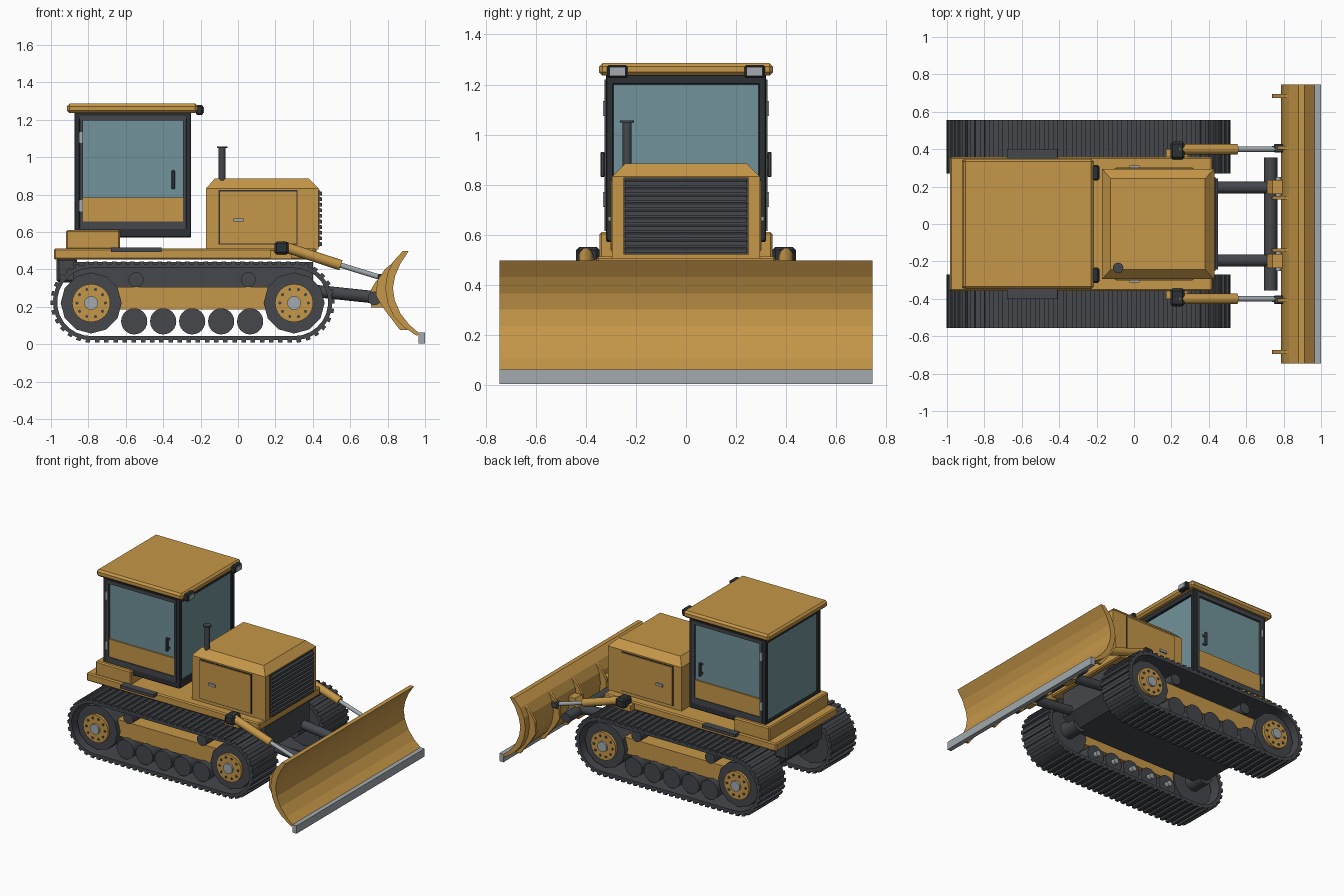
import bpy, bmesh, math
from mathutils import Vector, Matrix

if "Cube" in bpy.data.objects:
    bpy.data.objects.remove(bpy.data.objects["Cube"])


def material(name, rgb):
    m = bpy.data.materials.new(name)
    m.diffuse_color = (*rgb, 1)
    m.use_nodes = True
    m.node_tree.nodes["Principled BSDF"].inputs["Base Color"].default_value = m.diffuse_color
    return m


YELLOW = material("construction yellow", (0.56, 0.31, 0.065))
DARK = material("charcoal steel", (0.058, 0.063, 0.072))
BLACK = material("black trim", (0.027, 0.031, 0.036))
GLASS = material("tinted glass", (0.165, 0.29, 0.32))
GREY = material("bare metal", (0.36, 0.40, 0.42))


class Part:
    """Collects primitives into one named mesh object."""

    def __init__(self, name, mat, smooth=True):
        self.name, self.mat, self.smooth = name, mat, smooth
        self.bm = bmesh.new()

    def box(self, lo, hi, bevel=0.0, turn=None):
        lo, hi = Vector(lo), Vector(hi)
        mat = Matrix.Translation((lo + hi) / 2) @ Matrix.Diagonal((*(hi - lo), 1))
        if turn:
            mat = turn @ mat
        vs = bmesh.ops.create_cube(self.bm, size=1, matrix=mat)["verts"]
        if bevel:
            es = list({e for v in vs for e in v.link_edges})
            bmesh.ops.bevel(self.bm, geom=es, offset=bevel, segments=1, affect='EDGES')
        return self

    def cyl(self, a, b, r, n=24, r2=None):
        a, b = Vector(a), Vector(b)
        q = (b - a).to_track_quat('Z', 'Y').to_matrix().to_4x4()
        bmesh.ops.create_cone(self.bm, cap_ends=True, segments=n, radius1=r,
                              radius2=r if r2 is None else r2, depth=(b - a).length,
                              matrix=Matrix.Translation((a + b) / 2) @ q)
        return self

    def prism(self, pts, y0, y1):
        """Extrudes an x-z outline from y0 to y1."""
        f = self.bm.faces.new([self.bm.verts.new((x, y0, z)) for x, z in pts])
        ext = bmesh.ops.extrude_face_region(self.bm, geom=[f])["geom"]
        for v in ext:
            if isinstance(v, bmesh.types.BMVert):
                v.co.y = y1
        return self

    def done(self, mirror=False):
        bm = self.bm
        if mirror:
            d = bmesh.ops.duplicate(bm, geom=bm.verts[:] + bm.edges[:] + bm.faces[:])["geom"]
            for v in d:
                if isinstance(v, bmesh.types.BMVert):
                    v.co.y *= -1
        bmesh.ops.recalc_face_normals(bm, faces=bm.faces[:])
        if self.smooth:
            for f in bm.faces:
                f.smooth = True
            for e in bm.edges:
                e.smooth = e.calc_face_angle(3) < 0.5
        me = bpy.data.meshes.new(self.name)
        bm.to_mesh(me)
        bm.free()
        me.materials.append(self.mat)
        ob = bpy.data.objects.new(self.name, me)
        bpy.context.collection.objects.link(ob)
        return ob


# ---- Crawler tracks: belt loop with grouser bars
XR, XF, ZC = -0.785, 0.30, 0.225
SPAN = XF - XR


def loop_point(s, r):
    """Point and tangent angle at distance s along the track loop, offset to radius r."""
    arc = math.pi * 0.2
    s %= 2 * SPAN + 2 * arc
    if s < SPAN:
        return XR + s, ZC + r, 0.0
    s -= SPAN
    if s < arc:
        t = s / 0.2
        return XF + r * math.sin(t), ZC + r * math.cos(t), t
    s -= arc
    if s < SPAN:
        return XF - s, ZC - r, math.pi
    t = math.pi + (s - SPAN) / 0.2
    return XR + r * math.sin(t), ZC + r * math.cos(t), t


LENGTH, SHOES = 2 * SPAN + 2 * math.pi * 0.2, 70
Y0, Y1 = 0.27, 0.555
belt = Part("track_belts", DARK)
rings = []
for i in range(SHOES):
    s = LENGTH * i / SHOES
    rings.append([belt.bm.verts.new((p[0], y, p[1])) for p, y in (
        (loop_point(s, 0.182), Y0), (loop_point(s, 0.204), Y0),
        (loop_point(s, 0.204), Y1), (loop_point(s, 0.182), Y1))])
for i in range(SHOES):
    a, b = rings[i], rings[(i + 1) % SHOES]
    for k in range(4):
        belt.bm.faces.new((a[k], a[(k + 1) % 4], b[(k + 1) % 4], b[k]))
for i in range(SHOES):
    x, z, t = loop_point(LENGTH * (i + 0.5) / SHOES, 0.207)
    belt.box((-0.012, Y0, -0.008), (0.012, Y1, 0.010),
             turn=Matrix.Translation((x, 0, z)) @ Matrix.Rotation(t, 4, 'Y'))
belt.done(mirror=True)

# ---- Sprockets, rollers and track frames
wheels = Part("drive_wheels", DARK)
plates = Part("wheel_plates", YELLOW)
hubs = Part("wheel_hubs", GREY)
bolts = Part("wheel_bolts", DARK)
for x in (XR, XF):
    wheels.cyl((x, 0.33, ZC - 0.005), (x, 0.515, ZC - 0.005), 0.163, 12)
    wheels.cyl((x, 0.2, ZC), (x, 0.34, ZC), 0.06)
    plates.cyl((x, 0.51, ZC - 0.005), (x, 0.535, ZC - 0.005), 0.102, 24)
    hubs.cyl((x, 0.52, ZC - 0.005), (x, 0.55, ZC - 0.005), 0.037, 16)
    for k in range(10):
        t = math.tau * k / 10
        bx, bz = x + 0.076 * math.cos(t), ZC - 0.005 + 0.076 * math.sin(t)
        bolts.cyl((bx, 0.53, bz), (bx, 0.541, bz), 0.009, 6)
for p in (wheels, plates, hubs, bolts):
    p.done(mirror=True)

rollers = Part("road_rollers", DARK)
axles = Part("roller_axles", GREY)
for k in range(5):
    x = -0.555 + 0.155 * k
    rollers.cyl((x, 0.32, 0.122), (x, 0.52, 0.122), 0.07)
    axles.cyl((x, 0.29, 0.122), (x, 0.33, 0.122), 0.02, 12)
for x in (-0.545, 0.055):
    rollers.cyl((x, 0.24, 0.345), (x, 0.50, 0.345), 0.04)
rollers.done(mirror=True)
axles.done(mirror=True)
Part("track_frames", YELLOW).box((-0.70, 0.34, 0.185), (0.22, 0.48, 0.305)).done(mirror=True)

# ---- Hull and deck
Part("hull", DARK).prism([(-0.88, 0.44), (-0.88, 0.27), (-0.80, 0.19), (0.30, 0.19),
                          (0.40, 0.26), (0.40, 0.44)], -0.26, 0.26).done()
Part("rear_hitch", DARK).box((-0.97, -0.21, 0.33), (-0.86, 0.21, 0.46), 0.012).done()
Part("deck", YELLOW).box((-0.985, -0.358, 0.452), (0.42, 0.358, 0.512), 0.008).done()
Part("rear_block", YELLOW).box((-0.92, -0.345, 0.505), (-0.63, 0.345, 0.61), 0.008).done()
Part("side_steps", DARK).box((-0.68, 0.345, 0.494), (-0.41, 0.40, 0.516)).done(mirror=True)

# ---- Cab: glass core inside a dark frame
Part("cab_glass", GLASS).box((-0.860, -0.308, 0.60), (-0.265, 0.308, 1.225)).done()
frame = Part("cab_frame", BLACK)
frame.box((-0.875, -0.32, 0.57), (-0.25, 0.32, 0.625), 0.006)
frame.box((-0.875, -0.32, 1.2), (-0.25, 0.32, 1.24), 0.004)
for x in (-0.875, -0.28):
    for y in (-0.32, 0.29):
        frame.box((x, y, 0.58), (x + 0.03, y + 0.03, 1.235), 0.004)
frame.done()

doors = Part("door_frames", DARK)
for lo, hi in (((-0.845, 0.615), (-0.828, 1.22)), ((-0.295, 0.615), (-0.278, 1.22)),
               ((-0.845, 0.615), (-0.278, 0.655)), ((-0.845, 1.195), (-0.278, 1.22))):
    doors.box((lo[0], 0.30, lo[1]), (hi[0], 0.325, hi[1]))
doors.done(mirror=True)
Part("door_panels", YELLOW).box((-0.828, 0.30, 0.655), (-0.295, 0.318, 0.785)).done(mirror=True)
handle = Part("door_handles", DARK).box((-0.355, 0.325, 0.83), (-0.337, 0.342, 0.93), 0.004)
for z in (0.84, 0.905):
    handle.box((-0.353, 0.30, z), (-0.339, 0.33, z + 0.014))
handle.done(mirror=True)
hinges = Part("door_hinges", GREY)
for z in (0.71, 1.075):
    hinges.box((-0.85, 0.31, z), (-0.832, 0.332, z + 0.06))
hinges.done(mirror=True)
Part("roof", YELLOW).box((-0.915, -0.347, 1.235), (-0.215, 0.347, 1.286), 0.014).done()
Part("roof_lamps", BLACK).box((-0.225, 0.233, 1.225), (-0.187, 0.315, 1.278), 0.007).done(mirror=True)
Part("lamp_lenses", GREY).box((-0.19, 0.244, 1.235), (-0.182, 0.304, 1.268)).done(mirror=True)

# ---- Engine hood with chamfered top
hood = Part("engine_hood", YELLOW)
hood.box((-0.17, -0.295, 0.505), (0.43, 0.295, 0.833))
top = [f for f in hood.bm.faces if f.normal.z > 0.9]
for v in bmesh.ops.extrude_face_region(hood.bm, geom=top)["geom"]:
    if isinstance(v, bmesh.types.BMVert):
        v.co = (-0.125 if v.co.x < 0 else 0.38, math.copysign(0.243, v.co.y), 0.885)
bmesh.ops.delete(hood.bm, geom=top, context='FACES')
hood.done()
Part("hood_panel_seams", BLACK).box((-0.104, 0.28, 0.532), (0.319, 0.297, 0.824)).done(mirror=True)
Part("hood_panels", YELLOW).box((-0.097, 0.28, 0.539), (0.312, 0.302, 0.817)).done(mirror=True)
Part("hood_latches", GREY).box((-0.025, 0.30, 0.655), (0.03, 0.312, 0.673)).done(mirror=True)

grille = Part("grille", DARK).box((0.42, -0.25, 0.52), (0.436, 0.25, 0.828))
for k in range(10):
    z = 0.526 + 0.03 * k
    grille.prism([(0.43, z), (0.45, z), (0.45, z + 0.017), (0.43, z + 0.025)], -0.243, 0.243)
grille.done()
pipe = Part("exhaust", DARK).cyl((-0.085, -0.235, 0.84), (-0.085, -0.235, 1.05), 0.018, 16)
pipe.cyl((-0.085, -0.235, 1.048), (-0.085, -0.235, 1.057), 0.028, 16)
pipe.done()

# ---- Lift cylinders
Part("cylinder_brackets", BLACK).box((0.195, 0.345, 0.48), (0.27, 0.44, 0.55), 0.012).done(mirror=True)
Part("bracket_mounts", YELLOW).box((0.17, 0.30, 0.455), (0.29, 0.40, 0.50)).done(mirror=True)
Part("lift_barrels", YELLOW).cyl((0.235, 0.40, 0.525), (0.55, 0.40, 0.422), 0.028).done(mirror=True)
Part("lift_rods", GREY).cyl((0.53, 0.40, 0.428), (0.80, 0.40, 0.345), 0.014, 16).done(mirror=True)
Part("rod_clevises", DARK).box((0.748, 0.382, 0.33), (0.80, 0.428, 0.375), 0.006).done(mirror=True)

# ---- Push arms and cross tube
Part("push_arms", DARK).cyl((0.36, 0.195, 0.29), (0.74, 0.195, 0.25), 0.033).done(mirror=True)
Part("cross_tube", DARK).cyl((0.73, -0.355, 0.245), (0.73, 0.355, 0.245), 0.036).done()
Part("arm_brackets", YELLOW).prism([(0.71, 0.195), (0.80, 0.195), (0.80, 0.34), (0.74, 0.34),
                                    (0.71, 0.29)], 0.16, 0.235).done(mirror=True)
Part("arm_pins", GREY).cyl((0.77, 0.15, 0.25), (0.77, 0.25, 0.25), 0.018, 16).done(mirror=True)

# ---- Blade, cutting edge and stiffening ribs
front = [(0.912, 0.497), (0.868, 0.43), (0.84, 0.365), (0.828, 0.30), (0.838, 0.235),
         (0.868, 0.165), (0.915, 0.105), (0.972, 0.055)]
back = [(0.955, 0.045), (0.882, 0.095), (0.832, 0.15), (0.80, 0.22), (0.787, 0.30),
        (0.798, 0.375), (0.828, 0.44), (0.88, 0.497)]
Part("blade", YELLOW, smooth=False).prism(front + back, -0.745, 0.745).done()
Part("cutting_edge", GREY).box((0.966, -0.745, 0.004), (0.999, 0.745, 0.062)).done()
ribs = Part("blade_ribs", YELLOW, smooth=False)
for y in (0.14, 0.408, 0.685):
    ribs.prism([(0.85, 0.455), (0.785, 0.40), (0.745, 0.34), (0.737, 0.26), (0.775, 0.195),
                (0.865, 0.077), (0.905, 0.077), (0.85, 0.16), (0.81, 0.26), (0.82, 0.38)],
               y - 0.01, y + 0.01)
ribs.done(mirror=True)
